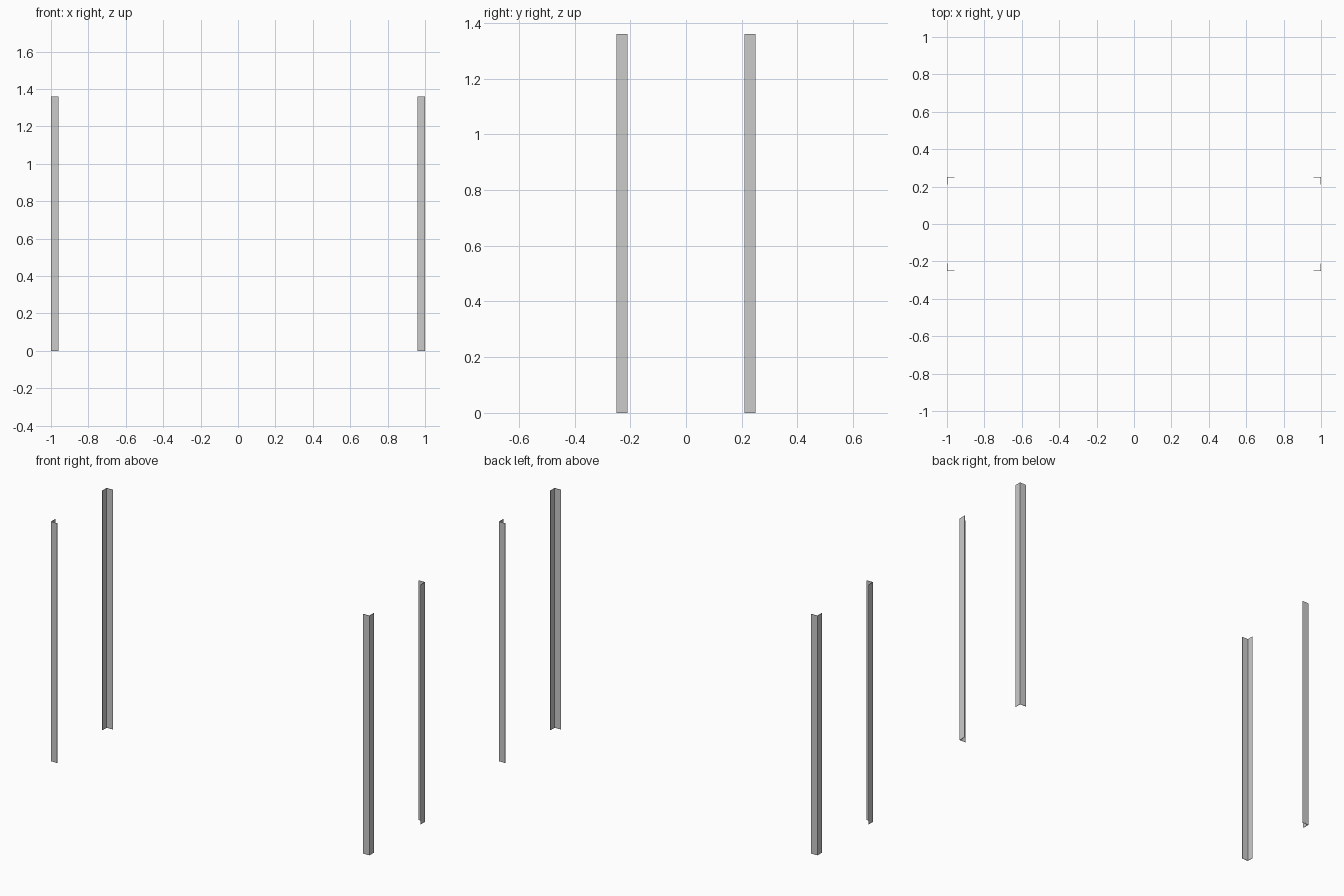
import bpy
import bmesh

if "Cube" in bpy.data.objects:
    bpy.data.objects.remove(bpy.data.objects["Cube"])

HX, HY, H = 1.0, 0.25, 1.36   # half length, half depth, height
W, T = 0.04, 0.002            # flange width, sheet thickness


def angle_post(name, sx, sy):
    """L-section upright with its heel at the outer corner."""
    profile = [(0, 0), (W, 0), (W, T), (T, T), (T, W), (0, W)]
    bm = bmesh.new()
    verts = [bm.verts.new((sx * (HX - a), sy * (HY - b), 0)) for a, b in profile]
    base = bm.faces.new(verts)
    top = bmesh.ops.extrude_face_region(bm, geom=[base], use_keep_orig=True)["geom"]
    bmesh.ops.translate(bm, vec=(0, 0, H),
                        verts=[g for g in top if isinstance(g, bmesh.types.BMVert)])
    bmesh.ops.recalc_face_normals(bm, faces=bm.faces[:])
    mesh = bpy.data.meshes.new(name)
    bm.to_mesh(mesh)
    bm.free()
    bpy.context.collection.objects.link(bpy.data.objects.new(name, mesh))


# four corner uprights
for side, sx in (("left", -1), ("right", 1)):
    for end, sy in (("front", -1), ("back", 1)):
        angle_post(f"{end}_{side}_post", sx, sy)
